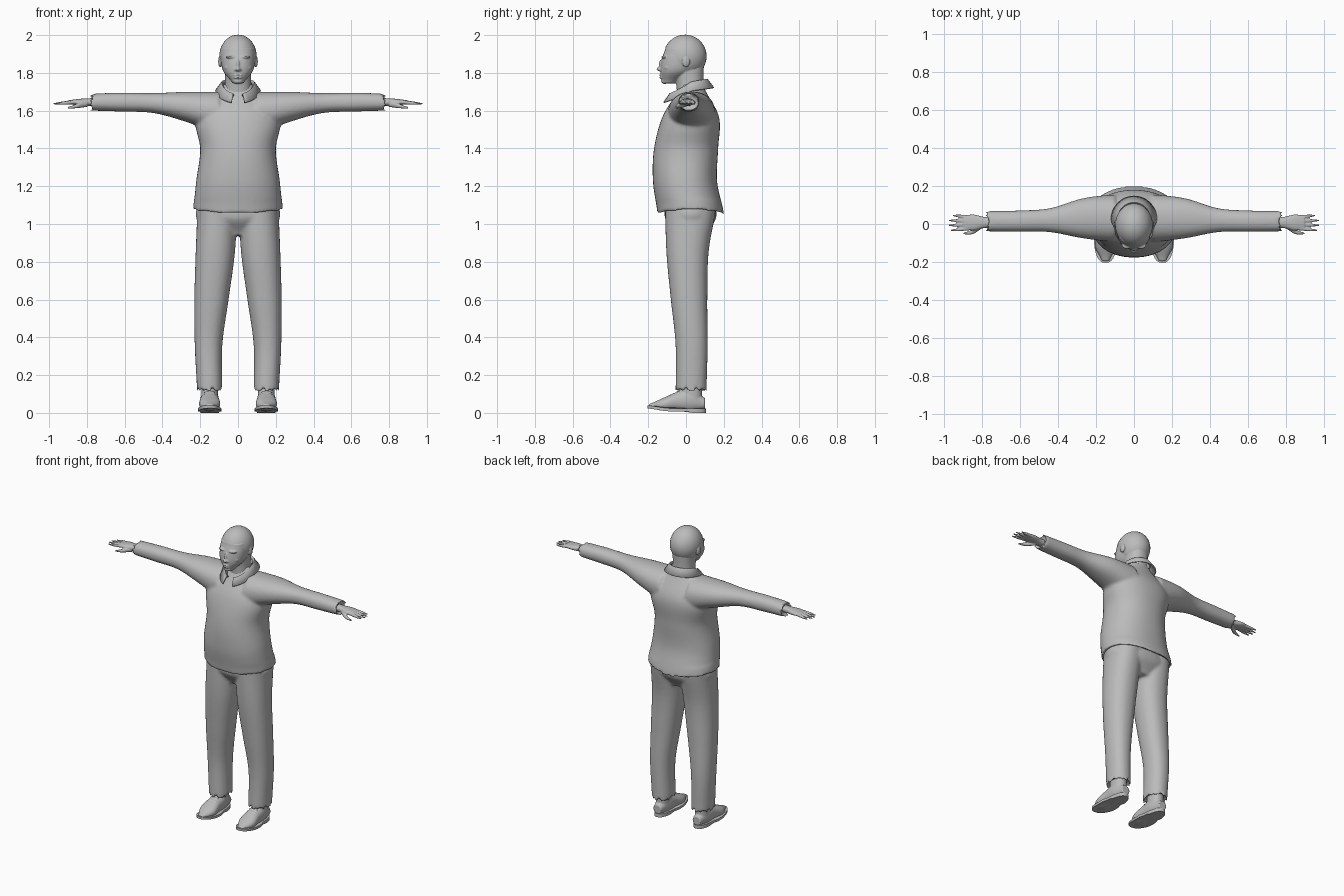
import bpy, bmesh, math
from mathutils import Matrix, Vector

if "Cube" in bpy.data.objects:
    bpy.data.objects.remove(bpy.data.objects["Cube"])

grey = bpy.data.materials.new("plain grey")
grey.use_nodes = True
grey.diffuse_color = (0.5, 0.5, 0.5, 1)
grey.node_tree.nodes["Principled BSDF"].inputs["Base Color"].default_value = grey.diffuse_color


def curve(values, t):
    """Smooth curve through evenly spaced values; a lone number stays constant."""
    if not isinstance(values, tuple):
        return values
    last = len(values) - 1
    i = min(int(t * last), last - 1)
    f = t * last - i
    before, start, end, after = (values[max(0, min(last, i + k))] for k in (-1, 0, 1, 2))
    bend = 2 * before - 5 * start + 4 * end - after
    return start + f / 2 * (end - before + f * (bend + f * (3 * (start - end) + after - before)))


def loft(bm, axis, ends, centre_a, centre_b, radius_a, radius_b, side=1, power=2.2,
         segments=40, steps=24, recess=False):
    """Skin oval sections along an axis; a recess hollows the first end."""
    first, last = ends
    sections = [(i / steps, 1, 0) for i in range(steps + 1)]
    if recess:
        sections.insert(0, (0, 0.82, math.copysign(0.03, last - first)))
    rows = []
    for t, scale, shift in sections:
        along = first + (last - first) * t + shift
        ca, cb = curve(centre_a, t), curve(centre_b, t)
        ra, rb = curve(radius_a, t) * scale, curve(radius_b, t) * scale
        row = []
        for k in range(segments):
            angle = math.tau * k / segments
            c, s = math.cos(angle), math.sin(angle)
            u = ca + ra * math.copysign(abs(c) ** (2 / power), c)
            v = cb + rb * math.copysign(abs(s) ** (2 / power), s)
            x, y, z = {"x": (along, u, v), "y": (u, along, v), "z": (u, v, along)}[axis]
            row.append(bm.verts.new((x * side, y, z)))
        rows.append(row)
    for low, high in zip(rows, rows[1:]):
        for k in range(segments):
            bm.faces.new((low[k - 1], low[k], high[k], high[k - 1]))
    bm.faces.new(rows[0])
    bm.faces.new(rows[-1])
    return [vert for row in rows for vert in row]


def ball(bm, centre, radii, side=1):
    x, y, z = centre
    place = Matrix.Translation((x * side, y, z)) @ Matrix.Diagonal((*radii, 1))
    bmesh.ops.create_uvsphere(bm, u_segments=32, v_segments=20, radius=1, matrix=place)


def finish(bm, name, voxel=0, smooth=4):
    """Make the object; a voxel size fuses overlapping volumes into one skin."""
    bmesh.ops.recalc_face_normals(bm, faces=bm.faces)
    mesh = bpy.data.meshes.new(name)
    bm.to_mesh(mesh)
    bm.free()
    mesh.materials.append(grey)
    part = bpy.data.objects.new(name, mesh)
    bpy.context.collection.objects.link(part)
    bpy.ops.object.select_all(action="DESELECT")
    part.select_set(True)
    bpy.context.view_layer.objects.active = part
    bpy.ops.object.shade_smooth_by_angle(angle=math.radians(45))
    if voxel:
        fuse = part.modifiers.new("fuse", "REMESH")
        fuse.mode, fuse.voxel_size, fuse.use_smooth_shade = "VOXEL", voxel, True
        soften = part.modifiers.new("soften", "SMOOTH")
        soften.factor, soften.iterations = 0.5, smooth
    return part


# Jacket: body with a hem rising at the sides, and both sleeves
bm = bmesh.new()
body = loft(bm, "z", (1.05, 1.74), centre_a=0, centre_b=(0.025, -0.005, 0, 0.025, 0.03),
            radius_a=(0.237, 0.222, 0.2, 0.22, 0.08), radius_b=(0.176, 0.17, 0.17, 0.15, 0.06), recess=True)
for vert in body:
    if vert.co.z < 1.12:
        vert.co.z += 0.4 * vert.co.x ** 2
for side in (1, -1):
    loft(bm, "x", (0.79, 0.1), centre_a=(0.015, 0.015, 0.02, 0.03, 0.03),
         centre_b=(1.645, 1.645, 1.64, 1.62, 1.59), radius_a=(0.054, 0.056, 0.063, 0.105, 0.125),
         radius_b=(0.045, 0.05, 0.053, 0.08, 0.11), side=side, recess=True)
finish(bm, "jacket", voxel=0.009, smooth=6)

# Collar: folded band, open at the front and falling to two points
bm = bmesh.new()
rows = []
for i in range(33):
    angle = math.radians(-163 + 326 * i / 32)
    front = max(0, -math.cos(angle))
    row = []
    for radius, height in ((0.076, 1.74), (0.086, 1.75), (0.118, 1.705)):
        reach = radius + 0.035 * front
        row.append(bm.verts.new((radius * math.sin(angle), 0.028 + reach * math.cos(angle),
                                 height + 0.015 * math.cos(angle) - 0.05 * front)))
    rows.append(row)
for low, high in zip(rows, rows[1:]):
    for k in range(2):
        bm.faces.new((low[k], low[k + 1], high[k + 1], high[k]))
cloth = finish(bm, "collar").modifiers.new("cloth", "SOLIDIFY")
cloth.thickness, cloth.offset = 0.008, 0

# Trousers: pelvis and two legs
bm = bmesh.new()
loft(bm, "z", (0.94, 1.12), centre_a=0, centre_b=0.024, radius_a=(0.13, 0.22, 0.21),
     radius_b=(0.08, 0.135, 0.13))
for side in (1, -1):
    loft(bm, "z", (0.11, 1.1), centre_a=(0.15, 0.156, 0.14, 0.12, 0.11),
         centre_b=(0.027, 0.03, 0.016, 0.008, 0.025), radius_a=(0.067, 0.073, 0.091, 0.104, 0.105),
         radius_b=(0.082, 0.085, 0.097, 0.112, 0.135), side=side, recess=True)
finish(bm, "trousers", voxel=0.009, smooth=5)

for side, label in ((1, "left"), (-1, "right")):
    # Shoe upper with ankle and laces
    bm = bmesh.new()
    loft(bm, "y", (0.1, -0.195), centre_a=0.15, centre_b=(0.05, 0.065, 0.06, 0.045, 0.036),
         radius_a=(0.03, 0.047, 0.05, 0.055, 0.02), radius_b=(0.03, 0.06, 0.05, 0.034, 0.012), side=side)
    loft(bm, "z", (0.06, 0.17), centre_a=0.15, centre_b=0.026, radius_a=0.044, radius_b=0.058, side=side)
    for lace in range(3):
        ball(bm, (0.15, -0.045 - 0.02 * lace, 0.11 - 0.01 * lace), (0.03, 0.006, 0.006), side)
    finish(bm, label + "_shoe", voxel=0.005, smooth=2)

    # Sole with a narrower heel, raised arch and lifted toe
    bm = bmesh.new()
    sole = loft(bm, "z", (0, 0.024), centre_a=0.15, centre_b=-0.05, radius_a=0.062, radius_b=0.155,
                side=side, power=2.5, steps=1)
    for vert in sole:
        y, middle = vert.co.y, 0.15 * side
        if y > -0.04:
            vert.co.x = middle + (vert.co.x - middle) * 0.85
        if vert.co.z < 0.01 and y < 0.02:
            vert.co.z += 0.008
        vert.co.z += 0.16 * max(0, -y - 0.1)
    finish(bm, label + "_sole")

    # Hand: palm, four fingers and a thumb
    bm = bmesh.new()
    loft(bm, "x", (0.74, 0.9), centre_a=0.008, centre_b=1.645, radius_a=(0.028, 0.03, 0.042, 0.037),
         radius_b=(0.022, 0.02, 0.017, 0.01), side=side)
    for finger in range(4):
        y = 0.036 - 0.02 * finger
        tip = 0.98 - 0.008 * (finger - 1.7) ** 2
        loft(bm, "x", (0.87, tip), centre_a=(y, y * 1.3 - 0.002), centre_b=(1.644, 1.637),
             radius_a=(0.01, 0.009, 0.004), radius_b=(0.01, 0.009, 0.004), side=side, segments=14)
    loft(bm, "x", (0.8, 0.9), centre_a=(-0.008, -0.04, -0.05), centre_b=(1.635, 1.625, 1.616),
         radius_a=(0.016, 0.013, 0.005), radius_b=(0.016, 0.012, 0.005), side=side, segments=14)
    finish(bm, label + "_hand", voxel=0.004, smooth=2)

# Head: neck, skull and facial forms
skull_centre, skull_radii = Vector((0, -0.005, 1.888)), Vector((0.097, 0.112, 0.112))
bm = bmesh.new()
loft(bm, "z", (1.64, 1.85), centre_a=0, centre_b=(0.03, 0.02, 0.015), radius_a=(0.08, 0.069, 0.07),
     radius_b=(0.075, 0.072, 0.08))
ball(bm, skull_centre, skull_radii)
loft(bm, "z", (1.745, 1.93), centre_a=0, centre_b=(-0.09, -0.05, -0.03, -0.02),
     radius_a=(0.03, 0.077, 0.09, 0.088), radius_b=(0.035, 0.085, 0.1, 0.09))
ball(bm, (0, -0.136, 1.82), (0.014, 0.02, 0.012))      # nose tip
ball(bm, (0, -0.13, 1.842), (0.01, 0.014, 0.03))       # nose bridge
ball(bm, (0, -0.112, 1.757), (0.026, 0.02, 0.016))     # chin
for height in (1.788, 1.775):
    ball(bm, (0, -0.127, height), (0.024, 0.014, 0.006))               # lip
for side in (1, -1):
    ball(bm, (0.013, -0.13, 1.817), (0.009, 0.012, 0.009), side)       # nostril
    ball(bm, (0.036, -0.112, 1.884), (0.03, 0.019, 0.008), side)       # brow
    ball(bm, (0.035, -0.112, 1.862), (0.015, 0.013, 0.009), side)      # eye
    ball(bm, (0.045, -0.092, 1.828), (0.028, 0.026, 0.02), side)       # cheek
    ball(bm, (0.095, 0, 1.86), (0.01, 0.02, 0.03), side)               # ear
finish(bm, "head", voxel=0.004, smooth=3)

# Hair: close-cropped shell trimmed along a sloping hairline
bm = bmesh.new()
ball(bm, skull_centre, skull_radii * 1.02)
bmesh.ops.bisect_plane(bm, geom=bm.verts[:] + bm.edges[:] + bm.faces[:], plane_co=(0, 0.04, 1.82),
                       plane_no=Vector((0, 0.75, 1)).normalized(), clear_inner=True)
finish(bm, "hair")
